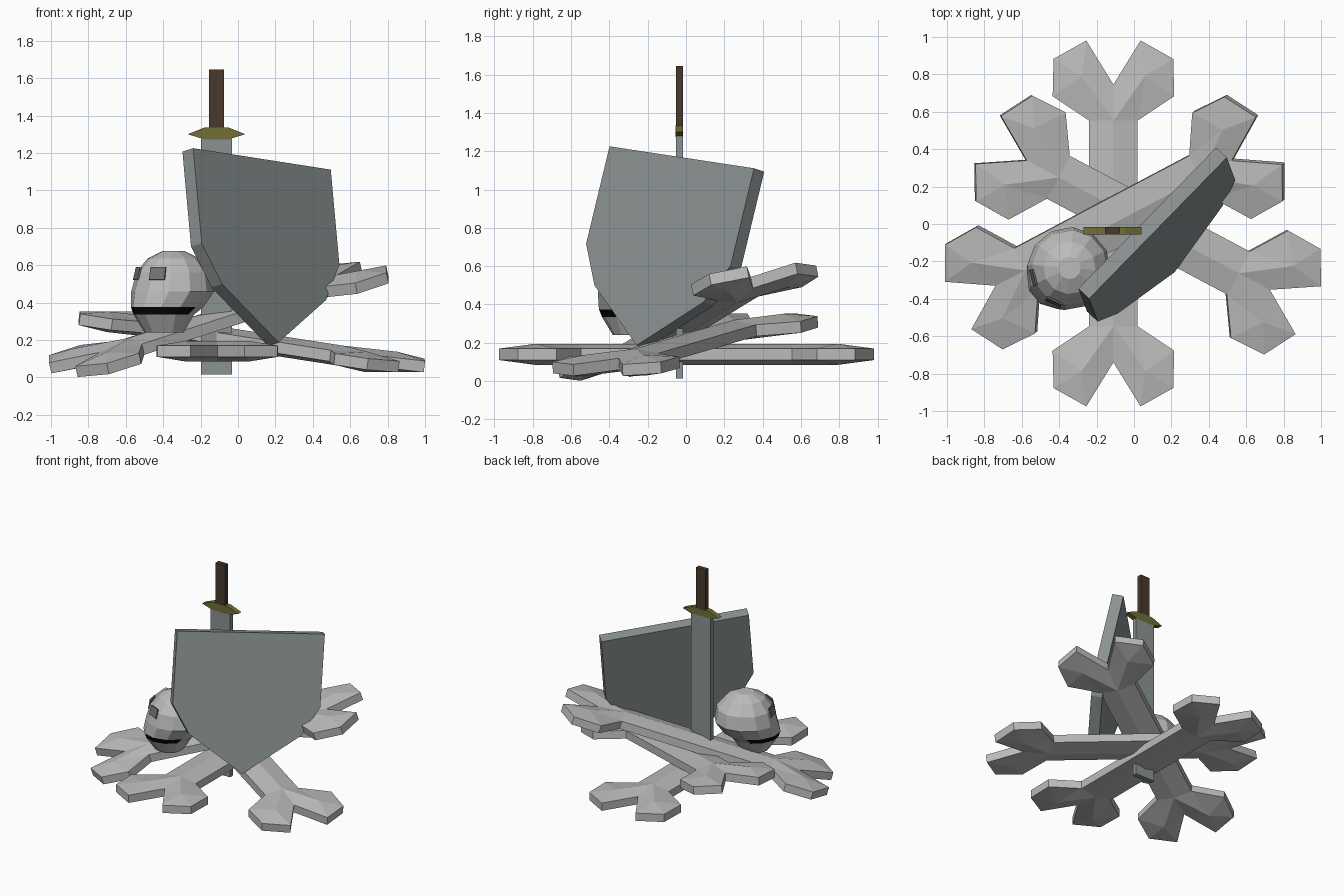
import bpy, bmesh, math
from mathutils import Matrix, Vector

if "Cube" in bpy.data.objects:
    bpy.data.objects.remove(bpy.data.objects["Cube"])


def material(name, rgb):
    m = bpy.data.materials.new(name)
    m.use_nodes = True
    m.diffuse_color = (*rgb, 1)
    m.node_tree.nodes["Principled BSDF"].inputs["Base Color"].default_value = (*rgb, 1)
    return m


BONE = material("bone grey", (0.5, 0.5, 0.5))
STEEL = material("steel", (0.26, 0.29, 0.29))
BRASS = material("dull brass", (0.16, 0.16, 0.035))
GRIP = material("brown grip", (0.065, 0.042, 0.026))
BLACK = material("black gap", (0.002, 0.002, 0.002))
SOCKET = material("eye socket grey", (0.17, 0.17, 0.17))


def add_object(name, bm, mats, matrix=Matrix()):
    mesh = bpy.data.meshes.new(name)
    bm.to_mesh(mesh)
    bm.free()
    for m in mats:
        mesh.materials.append(m)
    ob = bpy.data.objects.new(name, mesh)
    ob.matrix_world = matrix
    bpy.context.scene.collection.objects.link(ob)
    return ob


def prism(name, outline, depth, mat, matrix):
    """Extrude a flat outline along local z."""
    bm = bmesh.new()
    low = [bm.verts.new((x, y, 0)) for x, y in outline]
    top = [bm.verts.new((x, y, depth)) for x, y in outline]
    bm.faces.new(low)
    bm.faces.new(top)
    n = len(low)
    for i in range(n):
        j = (i + 1) % n
        bm.faces.new((low[i], low[j], top[j], top[i]))
    bmesh.ops.recalc_face_normals(bm, faces=bm.faces)
    return add_object(name, bm, [mat], matrix)


# Bones: one eighth is modelled along x, then mirrored on every axis
def bone(name, center, yaw, pitch, roll):
    ridge, rim = 0.055, 0.03
    bm = bmesh.new()
    mid = bm.verts.new((0, 0, ridge))
    end = bm.verts.new((0.55, 0, ridge))
    apex = bm.verts.new((0.79, 0.17, ridge))
    edge = [(0.743, 0), (0.978, 0.145), (0.88, 0.32), (0.68, 0.325), (0.55, 0.13), (0, 0.13)]
    top = [bm.verts.new((x, y, rim)) for x, y in edge]
    low = [bm.verts.new((x, y, 0)) for x, y in edge]
    bm.faces.new((mid, end, top[4], top[5]))
    loop = [end] + top[:5]
    for i in range(6):
        bm.faces.new((loop[i], loop[(i + 1) % 6], apex))
    for i in range(5):
        bm.faces.new((low[i], low[i + 1], top[i + 1], top[i]))
    turn = (Matrix.Rotation(math.radians(yaw), 4, 'Z')
            @ Matrix.Rotation(math.radians(-pitch), 4, 'Y')
            @ Matrix.Rotation(math.radians(roll), 4, 'X'))
    ob = add_object(name, bm, [BONE], Matrix.Translation(center) @ turn)
    ob.modifiers.new("mirror", 'MIRROR').use_axis = (True, True, True)


bone("bone_bottom", (-0.11, 0.003, 0.14), 90, 0, 0)
bone("bone_middle", (0.073, -0.004, 0.19), -28, 7.8, 0)
bpy.data.objects["bone_middle"].matrix_world = (
    Matrix.Translation((0.073, -0.004, 0.19))
    @ Matrix.Rotation(math.radians(-28), 4, 'Z') @ Matrix.Rotation(math.radians(7.8), 4, 'Y'))
bone("bone_top", (-0.103, 0.01, 0.31), 27.9, 16, 4)

# Sword, standing point down: outlines in x-z, extruded through y
SWORD = Matrix.Translation((-0.115, -0.015, 0)) @ Matrix.Rotation(math.pi / 2, 4, 'X')


def mirrored(half):
    return half + [(-x, y) for x, y in reversed(half)]


prism("sword_blade", mirrored([(0.083, 0.015), (0.083, 1.28)]), 0.036, STEEL, SWORD)
prism("sword_guard", mirrored([(0.066, 1.273), (0.154, 1.3), (0.066, 1.335)]), 0.04, BRASS, SWORD)
prism("sword_handle", mirrored([(0.04, 1.33), (0.04, 1.645)]), 0.036, GRIP, SWORD)

# Shield, leaning: local x across, y down the face, z into the back
across = Vector((0.694, 0.711, -0.108)).normalized()
back = across.cross(Vector((0.071, -0.25, -0.966))).normalized()
down = back.cross(across)
frame = Matrix((across, down, back)).transposed().to_4x4()
half = [(0.53, 0), (0.53, 0.525), (0.4, 0.735), (0, 1.013)]
prism("shield", half + [(-x, y) for x, y in reversed(half[:3])], 0.08, STEEL,
      Matrix.Translation((0.128, -0.022, 1.168)) @ frame)

# Skull: rings of (height, half width, front reach, back reach), facing local -y
HEAD = Matrix.Translation((-0.345, -0.235, 0)) @ Matrix.Rotation(math.radians(-50), 4, 'Z')
SIDES = 12
bm = bmesh.new()
rings = []
for z, w, f, b in [(0.24, 0.105, 0.17, 0.04), (0.335, 0.155, 0.235, 0.1),
                   (0.375, 0.18, 0.25, 0.16), (0.46, 0.22, 0.23, 0.22),
                   (0.56, 0.2, 0.2, 0.205), (0.635, 0.14, 0.14, 0.14), (0.675, 0.06, 0.06, 0.06)]:
    ring = []
    for i in range(SIDES):
        a = 2 * math.pi * (i + 0.5) / SIDES
        ring.append(bm.verts.new((w * math.cos(a), (b - f) / 2 + (f + b) / 2 * math.sin(a), z)))
    rings.append(ring)
for level, (lo, hi) in enumerate(zip(rings, rings[1:])):
    for i in range(SIDES):
        j = (i + 1) % SIDES
        face = bm.faces.new((lo[i], lo[j], hi[j], hi[i]))
        # dark mouth gap around the front of the jaw
        if level == 1 and face.calc_center_median().y < -0.03:
            face.material_index = 1
bm.faces.new(list(reversed(rings[0])))
bm.faces.new(rings[-1])
add_object("skull", bm, [BONE, BLACK], HEAD)

# Eye sockets: thin plates on the brow
for side, name in ((1, "left_eye"), (-1, "right_eye")):
    yaw = Matrix.Rotation(math.radians(side * 25), 4, 'Z')
    tilt = Matrix.Rotation(math.radians(-14), 4, 'X')
    bm = bmesh.new()
    bmesh.ops.create_cube(bm, size=1, matrix=Matrix.Diagonal((0.09, 0.009, 0.07, 1)))
    add_object(name, bm, [SOCKET],
               HEAD @ yaw @ Matrix.Translation((0, -0.2, 0.555)) @ tilt)
